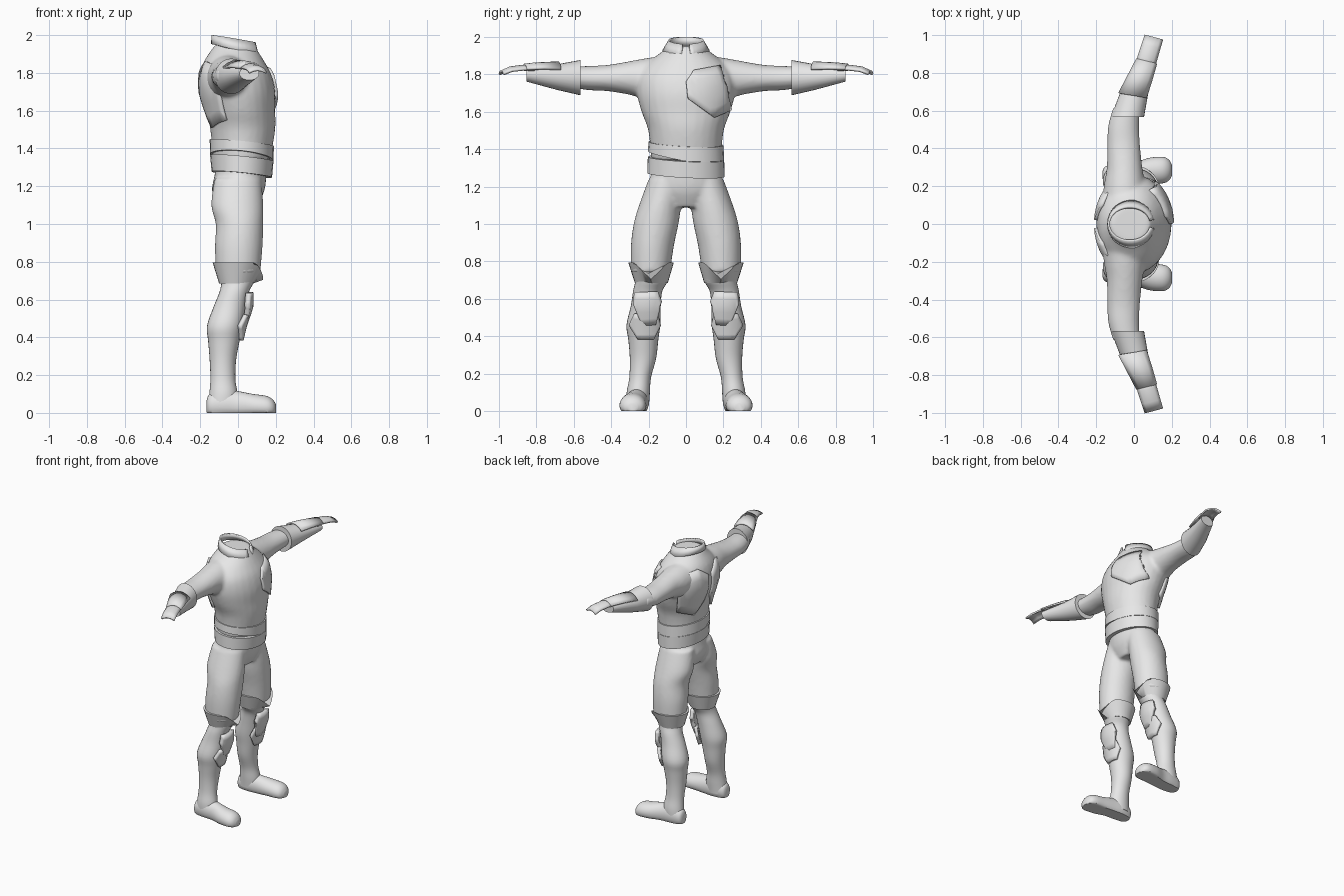
import bpy, bmesh, math

if "Cube" in bpy.data.objects:
    bpy.data.objects.remove(bpy.data.objects["Cube"])

grey = bpy.data.materials.new("plain grey")
grey.diffuse_color = (0.8, 0.8, 0.8, 1)
grey.use_nodes = True
grey.node_tree.nodes["Principled BSDF"].inputs["Base Color"].default_value = grey.diffuse_color


def smooth_rings(rings, steps):
    """Catmull-Rom resampling of the ring parameters."""
    out = []
    for i in range(len(rings) - 1):
        p0, p1 = rings[max(i - 1, 0)], rings[i]
        p2, p3 = rings[i + 1], rings[min(i + 2, len(rings) - 1)]
        for k in range(steps):
            t = k / steps
            out.append([0.5 * (2 * b + (c - a) * t + (2 * a - 5 * b + 4 * c - d) * t * t
                        + (3 * b - a - 3 * c + d) * t ** 3) for a, b, c, d in zip(p0, p1, p2, p3)])
    return out + [list(rings[-1])]


def loft(bm, rings, axis="z", side=1, n=28, steps=4):
    """Closed tube; each ring is position, two centres, two radii."""
    loops = []
    for t, c1, c2, r1, r2 in smooth_rings(rings, steps):
        loop = []
        for k in range(n):
            a = 2 * math.pi * k / n
            u, v = c1 + r1 * math.cos(a), c2 + r2 * math.sin(a)
            p = {"z": (u, v, t), "y": (u, t, v), "x": (t, u, v)}[axis]
            loop.append(bm.verts.new((p[0], p[1] * side, max(p[2], 0))))
        loops.append(loop)
    for a, b in zip(loops, loops[1:]):
        for k in range(n):
            bm.faces.new((a[k], a[(k + 1) % n], b[(k + 1) % n], b[k]))
    bm.faces.new(loops[0])
    bm.faces.new(loops[-1])
    return loops


def finish(name, bm, mirror=False, thick=0, blend=0, angle=40):
    bmesh.ops.recalc_face_normals(bm, faces=bm.faces[:])
    me = bpy.data.meshes.new(name)
    bm.to_mesh(me)
    bm.free()
    me.materials.append(grey)
    ob = bpy.data.objects.new(name, me)
    bpy.context.collection.objects.link(ob)
    for o in bpy.context.selected_objects:
        o.select_set(False)
    bpy.context.view_layer.objects.active = ob
    ob.select_set(True)
    bpy.ops.object.shade_smooth_by_angle(angle=math.radians(angle))
    if thick:
        m = ob.modifiers.new("thickness", "SOLIDIFY")
        m.thickness, m.offset = thick, 0
    if mirror:
        ob.modifiers.new("mirror", "MIRROR").use_axis = (False, True, False)
    if blend:
        m = ob.modifiers.new("merge", "REMESH")
        m.mode, m.voxel_size, m.use_smooth_shade = "VOXEL", 0.012, True
        m = ob.modifiers.new("blend", "SMOOTH")
        m.factor, m.iterations = 0.5, blend
    return ob


def tube(name, rings, axis="z", mirror=True, steps=4):
    bm = bmesh.new()
    loft(bm, rings, axis, steps=steps)
    return finish(name, bm, mirror)


def plate(name, outline, surface, thick, mirror):
    """Flat outline in y and z, bent onto x = surface(y, z)."""
    bm = bmesh.new()
    bm.faces.new([bm.verts.new((0, y, z)) for y, z in outline])
    bmesh.ops.triangulate(bm, faces=bm.faces[:])
    bmesh.ops.subdivide_edges(bm, edges=bm.edges[:], cuts=4, use_grid_fill=True)
    for v in bm.verts:
        v.co.x = surface(v.co.y, v.co.z)
    finish(name, bm, mirror, thick)


# jacket: torso and both sleeves blended together
TORSO = [(1.34, .02, 0, .15, .185), (1.5, .025, 0, .172, .202), (1.6, .015, 0, .182, .238),
         (1.7, 0, 0, .197, .262), (1.79, -.01, 0, .187, .255), (1.86, -.02, 0, .16, .205),
         (1.92, -.02, 0, .122, .13), (1.95, -.02, 0, .10, .10)]
SLEEVE = [(.12, -.05, 1.77, .12, .13), (.22, -.05, 1.775, .107, .11), (.3, -.05, 1.78, .094, .09),
          (.42, -.055, 1.78, .087, .07), (.52, -.055, 1.78, .082, .065), (.62, -.04, 1.785, .07, .055)]
bm = bmesh.new()
loft(bm, TORSO)
for s in (1, -1):
    loft(bm, SLEEVE, "y", s)
finish("jacket", bm, blend=6)

# open collar with two points at the front
bm = bmesh.new()
rows = []
for k in range(29):
    a = 0.2 + (2 * math.pi - 0.4) * k / 28
    c, s = math.cos(a), math.sin(a)
    point = max(0, c - .75) * .1
    rows.append([bm.verts.new((-.012 + .125 * c, .122 * s, 1.922 - .03 * c - point)),
                 bm.verts.new((-.022 + .112 * c, .088 * s, 1.98 - .02 * c))])
for a, b in zip(rows, rows[1:]):
    bm.faces.new((a[0], b[0], b[1], a[1]))
finish("collar", bm, thick=.012)

# two belt bands, tilted, parted by a slit on one side
for name, rings in (("lower_belt", [(1.262, .02, 0, .16, .207), (1.35, .02, 0, .168, .204)]),
                    ("upper_belt", [(1.352, .02, 0, .168, .204), (1.43, .02, 0, .17, .2)])):
    bm = bmesh.new()
    low, high = loft(bm, rings, steps=1)
    if name == "upper_belt":
        for v in low:
            v.co.z += max(0, -v.co.y) * .13
    for v in bm.verts:
        v.co.z -= .1 * (v.co.x - .02) + .05 * v.co.y
    finish(name, bm)

# chest and back plates, wrapped on the torso
def torso_x(y, z, sign):
    for a, b in zip(TORSO, TORSO[1:]):
        if a[0] <= z <= b[0]:
            t = (z - a[0]) / (b[0] - a[0])
            cx, rx, ry = (a[i] + (b[i] - a[i]) * t for i in (1, 3, 4))
            return cx + sign * (rx * math.sqrt(max(.06, 1 - (y / ry) ** 2)) + .006)


plate("chest_plate", [(0, 1.76), (.04, 1.82), (.18, 1.845), (.22, 1.72), (.238, 1.61),
                      (.15, 1.57), (.01, 1.67)], lambda y, z: torso_x(y, z, 1), .018, False)
plate("back_plate", [(.02, 1.8), (.1, 1.86), (.19, 1.84), (.235, 1.7), (.2, 1.55),
                     (.1, 1.51), (.03, 1.62)], lambda y, z: torso_x(y, z, -1), .018, True)

# gauntlets
tube("gauntlet", [(.565, -.035, 1.782, .088, .094), (.69, 0, 1.785, .075, .068),
                  (.852, .06, 1.797, .052, .036)], "y", steps=1)


def arch(name, rows):
    """Curved strip along the arm; rows are y, x centre, top z, half width, drop."""
    bm = bmesh.new()
    grid = [[bm.verts.new((cx + w * u / 3, y - .012 * u / 3, z - d * (u / 3) ** 2))
             for u in range(-3, 4)] for y, cx, z, w, d in rows]
    for a, b in zip(grid, grid[1:]):
        for k in range(6):
            bm.faces.new((a[k], a[k + 1], b[k + 1], b[k]))
    finish(name, bm, True, .012)


arch("forearm_plate", [(.68, -.008, 1.862, .072, .035), (.77, .03, 1.86, .063, .03),
                       (.862, .067, 1.852, .052, .025)])
arch("hand_plate", [(.82, .055, 1.842, .046, .02), (.875, .07, 1.845, .048, .02),
                    (.94, .09, 1.836, .047, .018), (.987, .105, 1.815, .046, .015)])

# shorts: hips and both thighs blended together
bm = bmesh.new()
loft(bm, [(1.34, .02, 0, .13, .17), (1.25, .012, 0, .138, .19), (1.17, 0, 0, .138, .195),
          (1.09, 0, 0, .10, .13)])
for s in (1, -1):
    loft(bm, [(1.24, 0, .1, .125, .1), (1.1, -.004, .138, .138, .113), (1.0, .008, .16, .126, .12),
              (.88, .004, .18, .126, .115), (.74, 0, .19, .118, .105)], side=s)
finish("shorts", bm, blend=5)

# knee cuffs with a notch at the front
bm = bmesh.new()
low, high = loft(bm, [(.685, -.01, .185, .09, .088), (.795, 0, .187, .134, .122)], steps=1)
for k, v in enumerate(high):
    a = abs((k / 28 * 2 * math.pi + math.pi) % (2 * math.pi) - math.pi)
    v.co.z -= .09 * max(0, 1 - a / .8)
finish("knee_cuff", bm, True)

# lower legs and feet
tube("lower_leg", [(.76, 0, .185, .1, .095), (.7, 0, .183, .088, .088), (.64, -.02, .205, .078, .078),
                   (.56, -.045, .215, .085, .08), (.46, -.07, .228, .094, .09),
                   (.38, -.075, .228, .083, .08), (.28, -.08, .23, .07, .07),
                   (.18, -.08, .245, .066, .058), (.1, -.077, .255, .075, .062),
                   (.03, -.08, .258, .08, .06)])
tube("foot", [(-.166, .26, .035, .02, .03), (-.15, .26, .04, .045, .06), (-.08, .26, .045, .06, .08),
              (0, .265, .04, .06, .075), (.08, .28, .035, .07, .065), (.15, .285, .03, .07, .06),
              (.185, .285, .025, .055, .045), (.202, .285, .02, .025, .022)], "x")

# knee and shin guards
plate("knee_guard", [(.27, .635), (.155, .64), (.135, .585), (.165, .465), (.23, .46), (.28, .575)],
      lambda y, z: .068 - max(0, .56 - z) * .35 - 4 * (y - .208) ** 2, .028, True)
plate("shin_guard", [(.275, .52), (.155, .52), (.14, .46), (.175, .385), (.255, .385), (.3, .46)],
      lambda y, z: .018 + (z - .385) * .25 - 5 * (y - .222) ** 2, .022, True)
